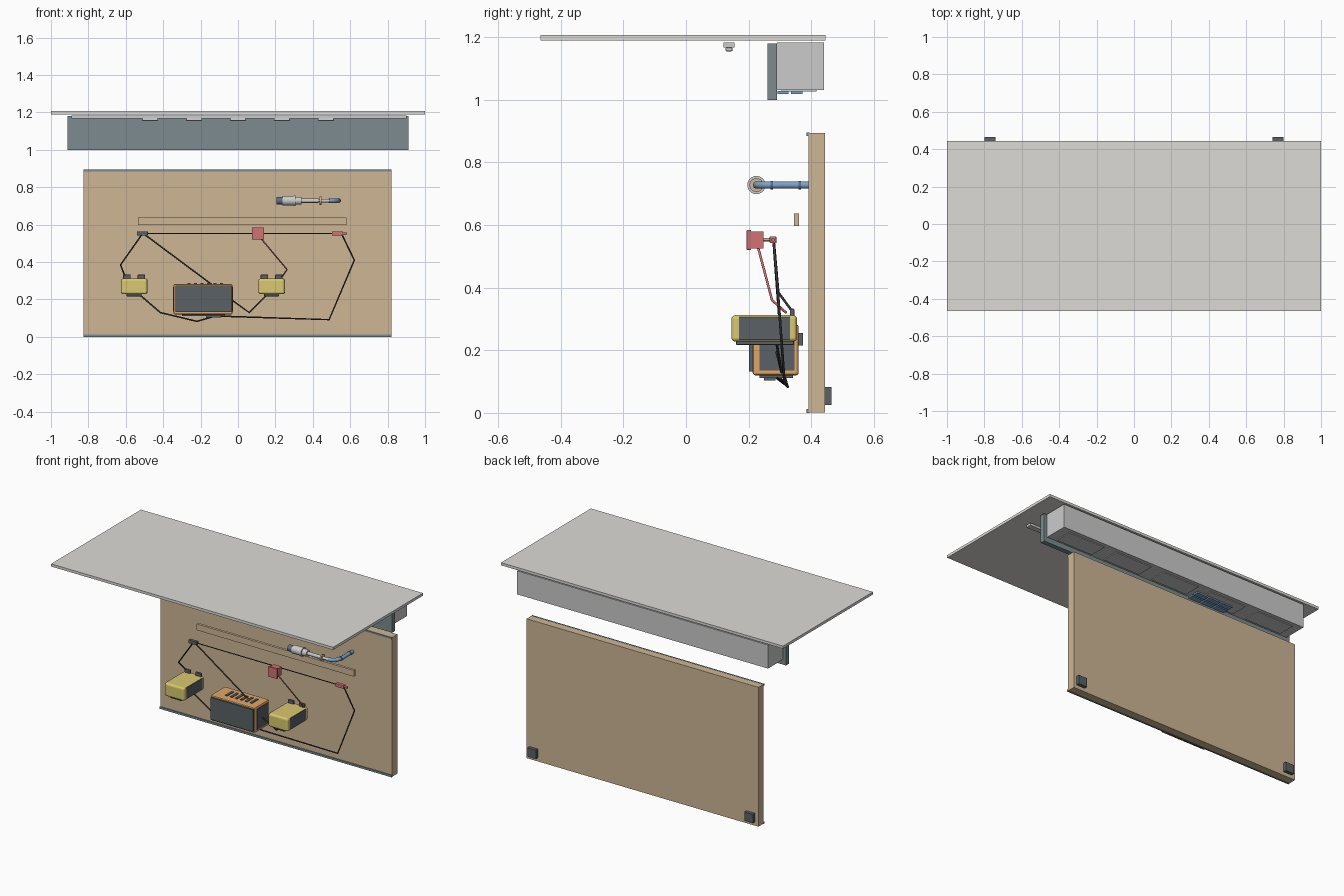
import bpy, math
from mathutils import Vector

COLS = {
    "stone": (0.72, 0.71, 0.67), "slate": (0.20, 0.26, 0.28), "grey": (0.55, 0.55, 0.55),
    "wood": (0.62, 0.47, 0.30), "dark": (0.10, 0.12, 0.13), "orange": (0.75, 0.38, 0.14),
    "yellow": (0.70, 0.58, 0.16), "red": (0.65, 0.17, 0.17), "blue": (0.20, 0.36, 0.58),
    "navy": (0.10, 0.16, 0.26), "white": (0.80, 0.80, 0.82), "black": (0.04, 0.04, 0.04),
}
MATS = {}


def paint(ob, col):
    if col not in MATS:
        MATS[col] = bpy.data.materials.new(col + "_finish")
        MATS[col].diffuse_color = (*COLS[col], 1)
    ob.data.materials.append(MATS[col])


def box(name, x, y, z, col, bevel=0, segs=2):
    """Box from (min, max) pairs on each axis."""
    bpy.ops.mesh.primitive_cube_add(size=1, location=[(a + b) / 2 for a, b in (x, y, z)])
    ob = bpy.context.object
    ob.name = name
    ob.scale = [b - a for a, b in (x, y, z)]
    bpy.ops.object.transform_apply(location=False, rotation=False, scale=True)
    if bevel:
        m = ob.modifiers.new("Bevel", 'BEVEL')
        m.width, m.segments = bevel, segs
    paint(ob, col)
    return ob


def rod(name, a, b, r, col, sides=24):
    """Cylinder between two points."""
    a, b = Vector(a), Vector(b)
    bpy.ops.mesh.primitive_cylinder_add(vertices=sides, radius=r, depth=(b - a).length,
                                        location=(a + b) / 2,
                                        rotation=(b - a).to_track_quat('Z', 'Y').to_euler())
    ob = bpy.context.object
    ob.name = name
    paint(ob, col)
    bpy.ops.object.shade_smooth_by_angle()
    return ob


def cable(name, pts, r, col, smooth=False):
    """Round tube along a path."""
    cu = bpy.data.curves.new(name, 'CURVE')
    cu.dimensions, cu.bevel_depth, cu.bevel_resolution, cu.use_fill_caps = '3D', r, 3, True
    if smooth:
        sp = cu.splines.new('BEZIER')
        sp.bezier_points.add(len(pts) - 1)
        for p, q in zip(sp.bezier_points, pts):
            p.co = q
            p.handle_left_type = p.handle_right_type = 'AUTO'
    else:
        sp = cu.splines.new('POLY')
        sp.points.add(len(pts) - 1)
        for p, q in zip(sp.points, pts):
            p.co = (*q, 1)
    ob = bpy.data.objects.new(name, cu)
    bpy.context.collection.objects.link(ob)
    paint(ob, col)


# Counter top, fascia and long cabinet beneath it
box("counter_top", (-1, 1), (-0.465, 0.445), (1.19, 1.207), "stone")
box("fascia", (-0.912, 0.912), (0.26, 0.29), (1.0, 1.18), "slate")
box("cabinet", (-0.89, 0.89), (0.29, 0.441), (1.032, 1.183), "grey")
for i in range(5):
    x = (i - 2) * 0.35
    box(f"cabinet_panel_{i}", (x - 0.13, x + 0.13), (0.305, 0.417), (1.027, 1.034), "grey")
for i in range(3):
    for j, y in enumerate(((0.292, 0.327), (0.335, 0.373))):
        x = -0.42 + i * 0.09
        box(f"blue_tile_{i}_{j}", (x, x + 0.08), y, (1.019, 1.028), "blue")

# Light strip with five lamps
box("light_strip", (-0.89, 0.9), (0.12, 0.155), (1.167, 1.183), "grey")
for i in range(5):
    x = (i - 2) * 0.235
    box(f"lamp_{i}", (x - 0.043, x + 0.043), (0.126, 0.149), (1.155, 1.168), "grey", 0.005)

# Back board with edge rails and rear blocks
box("back_board", (-0.825, 0.82), (0.391, 0.444), (0.002, 0.895), "wood")
box("top_rail", (-0.825, 0.82), (0.385, 0.394), (0.885, 0.896), "slate")
box("bottom_rail", (-0.825, 0.82), (0.385, 0.394), (0, 0.013), "slate")
for s in (-1, 1):
    box(f"rear_block_{s}", (s * 0.77 - 0.03, s * 0.77 + 0.03), (0.444, 0.465), (0.025, 0.082), "dark")
box("ledge_bar", (-0.535, 0.58), (0.345, 0.361), (0.597, 0.637), "wood")

# Sensor with stepped barrel and curved blue arm
for n, x0, x1, r, c in (("cap", 0.205, 0.24, 0.02, "navy"), ("barrel", 0.237, 0.305, 0.026, "white"),
                        ("collar", 0.298, 0.308, 0.029, "grey"), ("neck", 0.305, 0.34, 0.021, "white"),
                        ("stem", 0.34, 0.43, 0.011, "white"), ("ring", 0.437, 0.446, 0.022, "wood"),
                        ("tip", 0.446, 0.492, 0.009, "white"), ("stem_core", 0.425, 0.45, 0.006, "grey")):
    rod("sensor_" + n, (x0, 0.225, 0.728), (x1, 0.225, 0.728), r, c)
cable("sensor_arm", [(0.485, 0.225, 0.728), (0.515, 0.236, 0.728), (0.535, 0.27, 0.728),
                     (0.537, 0.33, 0.728), (0.537, 0.392, 0.728)], 0.012, "blue", True)
for y in (0.27, 0.36):
    rod("arm_band", (0.536, y, 0.728), (0.536, y + 0.008, 0.728), 0.0135, "navy")

# Horizontal line with end connectors and red switch box
rod("cross_line", (-0.5, 0.278, 0.553), (0.53, 0.278, 0.553), 0.003, "black", 8)
box("left_connector", (-0.54, -0.482), (0.267, 0.289), (0.542, 0.564), "dark", 0.003)
box("right_connector", (0.503, 0.562), (0.267, 0.289), (0.542, 0.564), "red", 0.003)
rod("right_plug", (0.56, 0.278, 0.553), (0.582, 0.278, 0.553), 0.006, "red", 12)
box("switch_plate", (0.075, 0.14), (0.194, 0.208), (0.521, 0.585), "red", 0.002)
box("switch_body", (0.08, 0.135), (0.206, 0.248), (0.526, 0.58), "red")
rod("switch_stem", (0.107, 0.248, 0.553), (0.107, 0.28, 0.553), 0.005, "wood", 12)

# Two yellow batteries with side panels, base and terminals
for n, x in (("left", -0.555), ("right", 0.18)):
    box(n + "_battery", (x - 0.07, x + 0.07), (0.145, 0.355), (0.228, 0.312), "yellow", 0.012, 3)
    for s in (-1, 1):
        a, b = sorted((x + s * 0.062, x + s * 0.071))
        box(n + "_battery_side", (a, b), (0.17, 0.332), (0.235, 0.307), "dark")
        box(n + "_terminal", (x + s * 0.039 - 0.02, x + s * 0.039 + 0.02), (0.332, 0.346),
            (0.308, 0.333), "dark", 0.003)
    box(n + "_battery_base", (x - 0.04, x + 0.04), (0.16, 0.345), (0.217, 0.231), "dark", 0.003)

# Orange power unit
box("power_case", (-0.345, -0.03), (0.213, 0.36), (0.12, 0.283), "orange", 0.008)
box("power_front", (-0.335, -0.036), (0.201, 0.216), (0.133, 0.274), "dark")
for a, b in ((-0.348, -0.34), (-0.035, -0.027)):
    box("power_side", (a, b), (0.235, 0.346), (0.136, 0.268), "dark")
for i in range(6):
    x = -0.27 + i * 0.035
    box(f"vent_{i}", (x, x + 0.016), (0.255, 0.32), (0.28, 0.287), "dark")
box("power_base", (-0.3, -0.07), (0.235, 0.342), (0.112, 0.123), "dark")
box("power_foot", (-0.17, -0.09), (0.25, 0.286), (0.103, 0.114), "dark")
box("power_rear_plug", (-0.22, -0.15), (0.358, 0.374), (0.215, 0.255), "dark")

# Cables
cables = {
    "cable_line_to_left_battery": [(-0.51, 0.28, 0.553), (-0.628, 0.295, 0.385), (-0.605, 0.339, 0.325)],
    "cable_line_to_power": [(-0.5, 0.28, 0.548), (-0.14, 0.3, 0.28)],
    "cable_left_battery_to_power": [(-0.52, 0.29, 0.22), (-0.415, 0.31, 0.13), (-0.22, 0.325, 0.083),
                                    (-0.12, 0.30, 0.112)],
    "cable_power_to_right_battery": [(-0.03, 0.29, 0.195), (0.06, 0.305, 0.13), (0.15, 0.29, 0.22)],
    "cable_line_to_base": [(0.555, 0.28, 0.548), (0.622, 0.292, 0.41), (0.487, 0.315, 0.092),
                           (-0.13, 0.29, 0.112)],
}
for n, p in cables.items():
    cable(n, p, 0.0042, "black")
cable("cable_switch_to_battery", [(0.12, 0.23, 0.53), (0.262, 0.275, 0.36), (0.235, 0.32, 0.32)], 0.004, "red")
